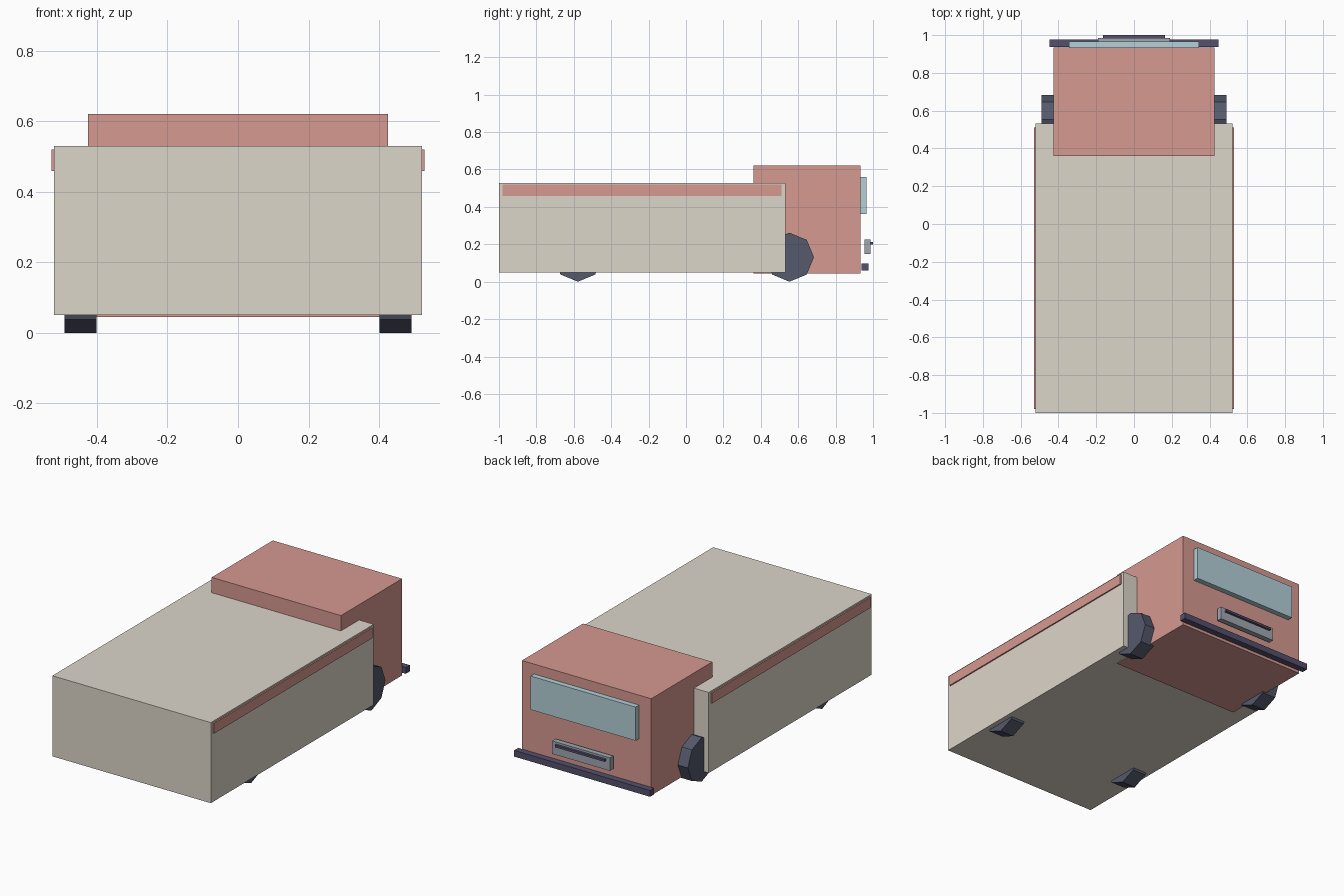
import bpy
import bmesh
import math
from mathutils import Matrix

if "Cube" in bpy.data.objects:
    bpy.data.objects.remove(bpy.data.objects["Cube"])


def material(name, rgb):
    m = bpy.data.materials.new(name)
    m.diffuse_color = (*rgb, 1)
    m.use_nodes = True
    m.node_tree.nodes["Principled BSDF"].inputs["Base Color"].default_value = m.diffuse_color
    return m


CREAM = material("cream", (0.72, 0.67, 0.59))
RED = material("faded_red", (0.67, 0.32, 0.28))
GLASS = material("glass", (0.45, 0.63, 0.68))
DARK = material("rubber", (0.09, 0.10, 0.15))
TRIM = material("bumper_trim", (0.09, 0.08, 0.15))
METAL = material("metal", (0.35, 0.38, 0.44))


def finish(name, bm, mat):
    mesh = bpy.data.meshes.new(name)
    bm.to_mesh(mesh)
    bm.free()
    mesh.materials.append(mat)
    obj = bpy.data.objects.new(name, mesh)
    bpy.context.collection.objects.link(obj)
    return obj


def box(name, x, y, z, mat):
    """Box from (min, max) ranges on each axis."""
    bm = bmesh.new()
    size = [r[1] - r[0] for r in (x, y, z)]
    mid = [(r[0] + r[1]) / 2 for r in (x, y, z)]
    bmesh.ops.create_cube(bm, size=1, matrix=Matrix.Translation(mid) @ Matrix.Diagonal((*size, 1)))
    return finish(name, bm, mat)


def wheel(name, x, y, radius=0.131, width=0.09):
    """Eight-sided wheel resting on the floor with a corner pointing down."""
    bm = bmesh.new()
    bmesh.ops.create_cone(bm, cap_ends=True, segments=8, radius1=radius, radius2=radius, depth=width,
                          matrix=Matrix.Translation((x, y, radius)) @ Matrix.Rotation(math.pi / 2, 4, 'Y'))
    return finish(name, bm, DARK)


# Cargo box and cab
box("cargo_box", (-0.521, 0.521), (-1.0, 0.531), (0.05, 0.529), CREAM)
box("cab", (-0.425, 0.425), (0.36, 0.934), (0.045, 0.62), RED)

# Cab face: windshield, grille with slot bar, bumper
box("windshield", (-0.345, 0.345), (0.934, 0.966), (0.361, 0.561), GLASS)
box("grille", (-0.19, 0.19), (0.954, 0.986), (0.148, 0.225), METAL)
box("grille_bar", (-0.163, 0.163), (0.984, 1.0), (0.2, 0.213), TRIM)
box("bumper", (-0.447, 0.447), (0.938, 0.976), (0.059, 0.096), TRIM)

# Side stripes and wheels, mirrored left and right
for side, s in (("left", -1), ("right", 1)):
    box(f"{side}_stripe", sorted((s * 0.515, s * 0.529)), (-0.98, 0.51), (0.458, 0.52), RED)
    wheel(f"{side}_cab_wheel", s * 0.446, 0.553)
    wheel(f"{side}_cargo_wheel", s * 0.446, -0.578)
